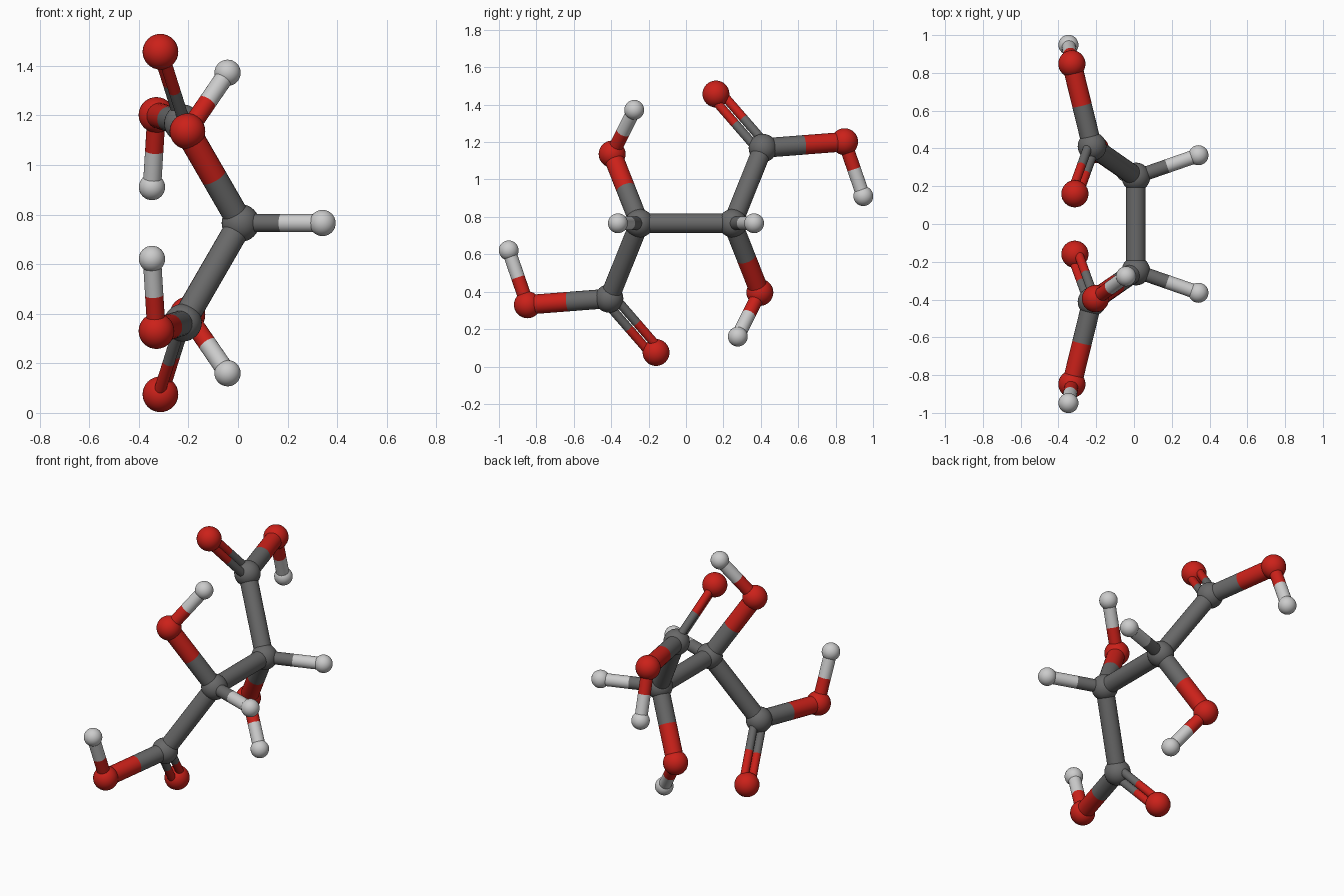
import bpy
from mathutils import Vector

if "Cube" in bpy.data.objects:
    bpy.data.objects.remove(bpy.data.objects["Cube"])

ZC = 0.766  # height of the two-fold axis (runs along x)


def material(name, rgb):
    m = bpy.data.materials.new(name)
    m.diffuse_color = (*rgb, 1)
    m.use_nodes = True
    m.node_tree.nodes["Principled BSDF"].inputs["Base Color"].default_value = m.diffuse_color
    return m


# element: (ball radius, material)
KIND = {
    "C": (0.076, material("carbon_grey", (0.14, 0.14, 0.14))),
    "O": (0.072, material("oxygen_red", (0.6, 0.015, 0.01))),
    "H": (0.053, material("hydrogen_white", (0.7, 0.7, 0.7))),
}

# atoms of one half, the other half is its rotated copy
ATOMS = {
    "chain_carbon": ("C", (0.01, 0.249, 0.766)),
    "chain_hydrogen": ("H", (0.341, 0.364, 0.766)),
    "acid_carbon": ("C", (-0.222, 0.411, 1.168)),
    "acid_double_oxygen": ("O", (-0.313, 0.16, 1.457)),
    "acid_single_oxygen": ("O", (-0.329, 0.848, 1.202)),
    "acid_hydrogen": ("H", (-0.347, 0.948, 0.911)),
    "alcohol_oxygen": ("O", (-0.204, 0.395, 0.396)),
    "alcohol_hydrogen": ("H", (-0.042, 0.277, 0.16)),
}
BONDS = [
    ("chain_carbon", "acid_carbon", 0.052),
    ("chain_carbon", "alcohol_oxygen", 0.052),
    ("acid_carbon", "acid_single_oxygen", 0.052),
    ("chain_carbon", "chain_hydrogen", 0.037),
    ("acid_single_oxygen", "acid_hydrogen", 0.037),
    ("alcohol_oxygen", "alcohol_hydrogen", 0.037),
]


def finish(name, kind):
    ob = bpy.context.object
    ob.name = name
    ob.data.materials.append(KIND[kind][1])
    bpy.ops.object.shade_smooth_by_angle()


def ball(name, kind, p):
    bpy.ops.mesh.primitive_uv_sphere_add(segments=32, ring_count=16, radius=KIND[kind][0], location=p)
    finish(name, kind)


def rod(name, kind, a, b, r):
    d = b - a
    bpy.ops.mesh.primitive_cylinder_add(vertices=24, radius=r, depth=d.length, location=(a + b) / 2,
                                        rotation=d.to_track_quat("Z", "Y").to_euler())
    finish(name, kind)


def bond(name, ka, a, kb, b, r):
    # two-colour bond split at the middle
    mid = (a + b) / 2
    rod(name + "_start", ka, a, mid, r)
    rod(name + "_end", kb, mid, b, r)


for side, s in (("upper", 1), ("lower", -1)):
    pos = {n: Vector((p[0], s * p[1], ZC + s * (p[2] - ZC))) for n, (k, p) in ATOMS.items()}
    # atoms
    for n, (k, _) in ATOMS.items():
        ball(f"{side}_{n}", k, pos[n])
    # single bonds
    for a, b, r in BONDS:
        bond(f"{side}_{a}_to_{b}_bond", ATOMS[a][0], pos[a], ATOMS[b][0], pos[b], r)
    # double bond, its two rods lie in the plane of the acid group
    a, b = pos["acid_carbon"], pos["acid_double_oxygen"]
    d = (b - a).normalized()
    v = pos["acid_single_oxygen"] - a
    off = (v - d * v.dot(d)).normalized() * 0.029
    for i, t in enumerate((1, -1)):
        bond(f"{side}_double_bond_{i + 1}", "C", a + off * t, "O", b + off * t, 0.024)

# central carbon to carbon bond
c = ATOMS["chain_carbon"][1]
bond("central_bond", "C", Vector((c[0], c[1], ZC)), "C", Vector((c[0], -c[1], ZC)), 0.052)
